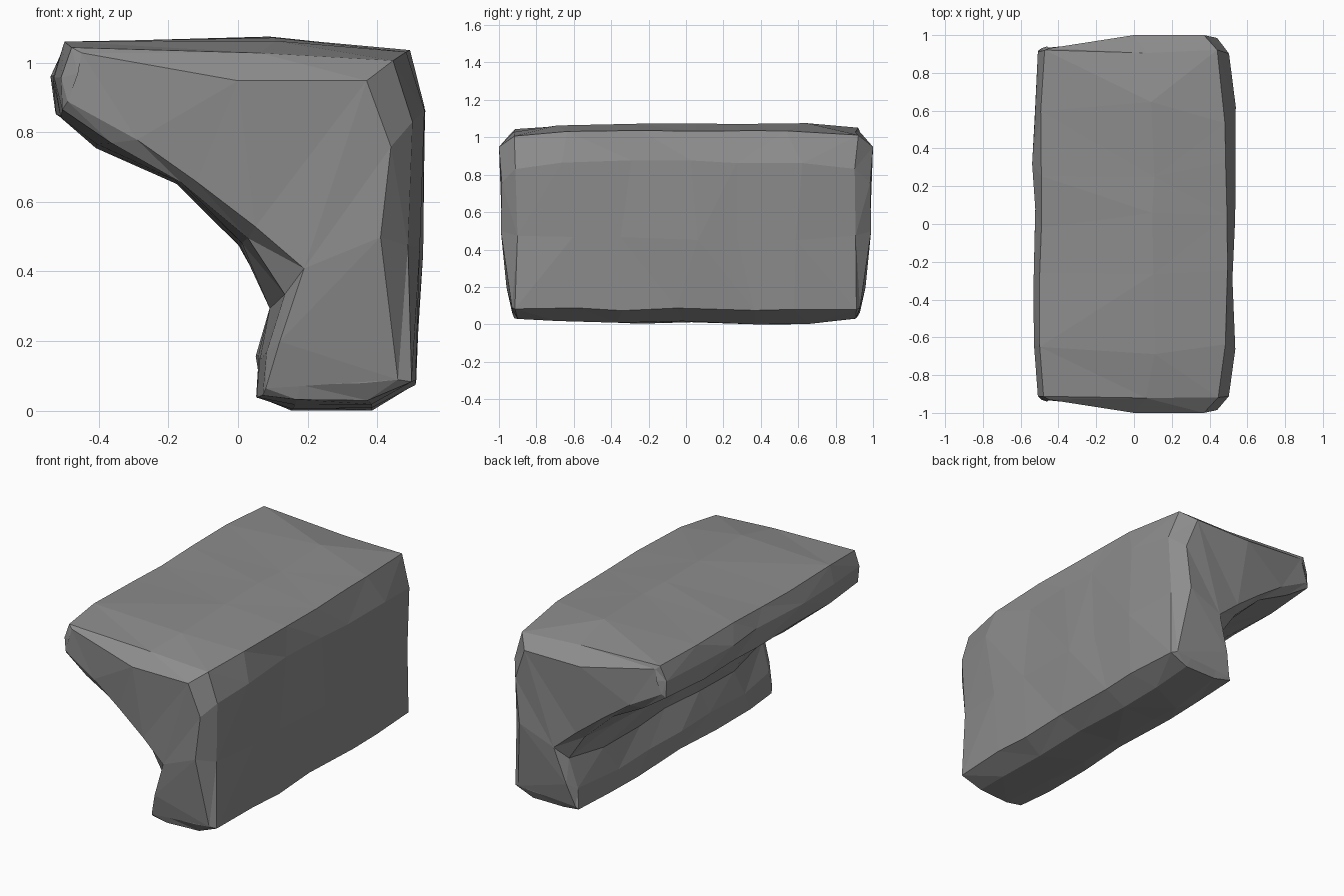
import bpy, bmesh, random

if "Cube" in bpy.data.objects:
    bpy.data.objects.remove(bpy.data.objects["Cube"])

random.seed(4)

# Body cross-section (x, z) followed by the matching end-cap point (x, z, |y|)
SECTION = [
    ((-0.49, 1.06), (-0.45, 1.03, 0.93)),
    ((-0.53, 0.96), (-0.46, 0.97, 0.94)),
    ((-0.52, 0.85), (-0.49, 0.89, 0.93)),
    ((-0.40, 0.765), (-0.29, 0.78, 0.95)),
    ((-0.18, 0.66), (-0.12, 0.66, 0.96)),
    ((0.01, 0.475), (0.05, 0.53, 0.97)),
    ((0.10, 0.30), (0.19, 0.41, 0.98)),
    ((0.06, 0.15), (0.12, 0.20, 0.96)),
    ((0.06, 0.04), (0.08, 0.065, 0.93)),
    ((0.16, 0.01), (0.18, 0.075, 0.93)),
    ((0.38, 0.01), (0.36, 0.08, 0.93)),
    ((0.515, 0.08), (0.46, 0.09, 0.93)),
    ((0.525, 0.46), (0.41, 0.50, 0.99)),
    ((0.53, 0.87), (0.44, 0.76, 0.985)),
    ((0.485, 1.04), (0.37, 0.95, 1.0)),
    ((0.10, 1.068), (0.0, 0.95, 1.0)),
]
# Stations along the block: y and blend towards the end cap
STATIONS = [(-0.91, 0.35), (-0.62, 0), (-0.3, 0), (0.02, 0), (0.32, 0), (0.6, 0), (0.91, 0.35)]
# Facets of the concave end cap, following the bend of the profile
CAP = [(0, 1, 2), (0, 2, 3), (0, 3, 15), (3, 4, 15), (4, 5, 15), (15, 5, 14), (14, 5, 6),
       (14, 6, 13), (13, 6, 12), (12, 6, 7), (12, 7, 11), (7, 8, 11), (8, 9, 11), (9, 10, 11)]

bm = bmesh.new()


def cap_ring(side):
    return [bm.verts.new((x, side * y, z)) for _, (x, z, y) in SECTION]


def body_ring(y, blend):
    ring = []
    wobble = 0.01 if blend == 0 else 0.005
    for (px, pz), (cx, cz, _) in SECTION:
        x = px + (cx - px) * blend + random.uniform(-wobble, wobble)
        z = pz + (cz - pz) * blend + random.uniform(-wobble, wobble)
        dy = random.uniform(-0.07, 0.07) if blend == 0 else random.uniform(-0.012, 0.012)
        ring.append(bm.verts.new((x, y + dy, max(0, z))))
    return ring


# Overhanging rock ledge: loft the rings, close both ends, facet into triangles
rings = [cap_ring(-1)] + [body_ring(y, b) for y, b in STATIONS] + [cap_ring(1)]
n = len(SECTION)
for a, b in zip(rings, rings[1:]):
    for i in range(n):
        j = (i + 1) % n
        bm.faces.new((a[i], a[j], b[j], b[i]))
for ring in (rings[0], rings[-1]):
    for tri in CAP:
        bm.faces.new([ring[k] for k in tri])
bmesh.ops.triangulate(bm, faces=bm.faces[:])
bmesh.ops.recalc_face_normals(bm, faces=bm.faces[:])
low = min(v.co.z for v in bm.verts)
for v in bm.verts:
    v.co.z -= low

mesh = bpy.data.meshes.new("rock_ledge")
bm.to_mesh(mesh)
bm.free()
stone = bpy.data.materials.new("stone grey")
stone.diffuse_color = (0.265, 0.265, 0.265, 1)
stone.use_nodes = True
stone.node_tree.nodes["Principled BSDF"].inputs["Base Color"].default_value = stone.diffuse_color
mesh.materials.append(stone)
rock = bpy.data.objects.new("rock_ledge", mesh)
bpy.context.collection.objects.link(rock)
